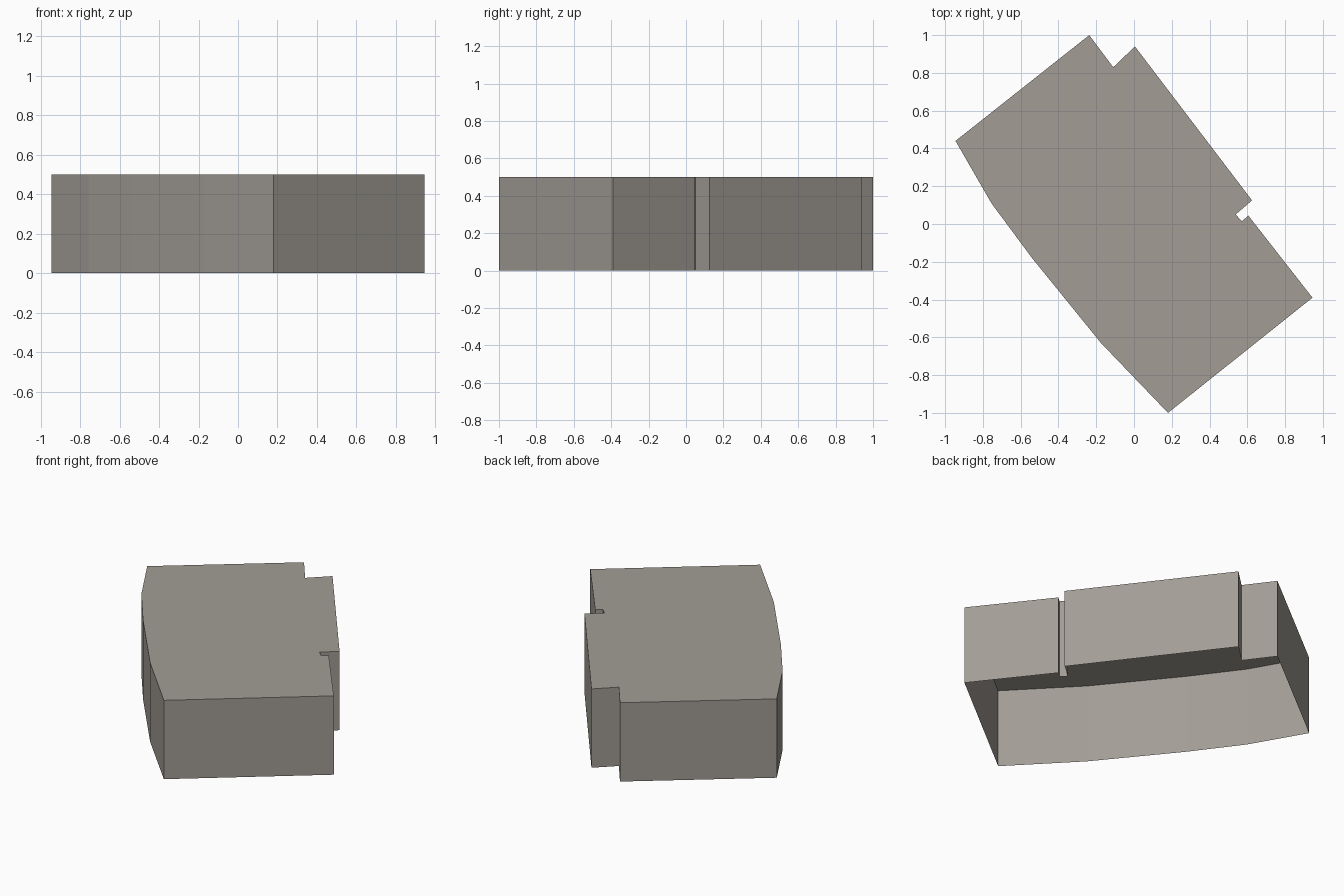
import bpy, bmesh

if "Cube" in bpy.data.objects:
    bpy.data.objects.remove(bpy.data.objects["Cube"])

HEIGHT = 0.5

# Building footprint, counter-clockwise seen from above
FOOTPRINT = [
    (-0.237, 1.0), (-0.945, 0.44),                   # back-left end
    (-0.755, 0.11), (-0.54, -0.18), (-0.175, -0.63), # bowed long side
    (0.18, -1.0), (0.945, -0.39),                    # front-right end
    (0.605, 0.045), (0.572, 0.015), (0.538, 0.05),   # small side notch
    (0.625, 0.125), (0.005, 0.94), (-0.11, 0.83),    # corner notch
]

stone = bpy.data.materials.new("warm grey")
stone.diffuse_color = (0.36, 0.335, 0.30, 1)
stone.use_nodes = True
stone.node_tree.nodes["Principled BSDF"].inputs["Base Color"].default_value = stone.diffuse_color

# Shell: flat roof and vertical walls, open underneath
bm = bmesh.new()
low = [bm.verts.new((x, y, 0)) for x, y in FOOTPRINT]
top = [bm.verts.new((x, y, HEIGHT)) for x, y in FOOTPRINT]
n = len(FOOTPRINT)
for i in range(n):
    j = (i + 1) % n
    bm.faces.new((low[i], low[j], top[j], top[i]))
bm.faces.new(top)

mesh = bpy.data.meshes.new("building_shell")
bm.to_mesh(mesh)
bm.free()
mesh.materials.append(stone)
shell = bpy.data.objects.new("building_shell", mesh)
bpy.context.collection.objects.link(shell)
